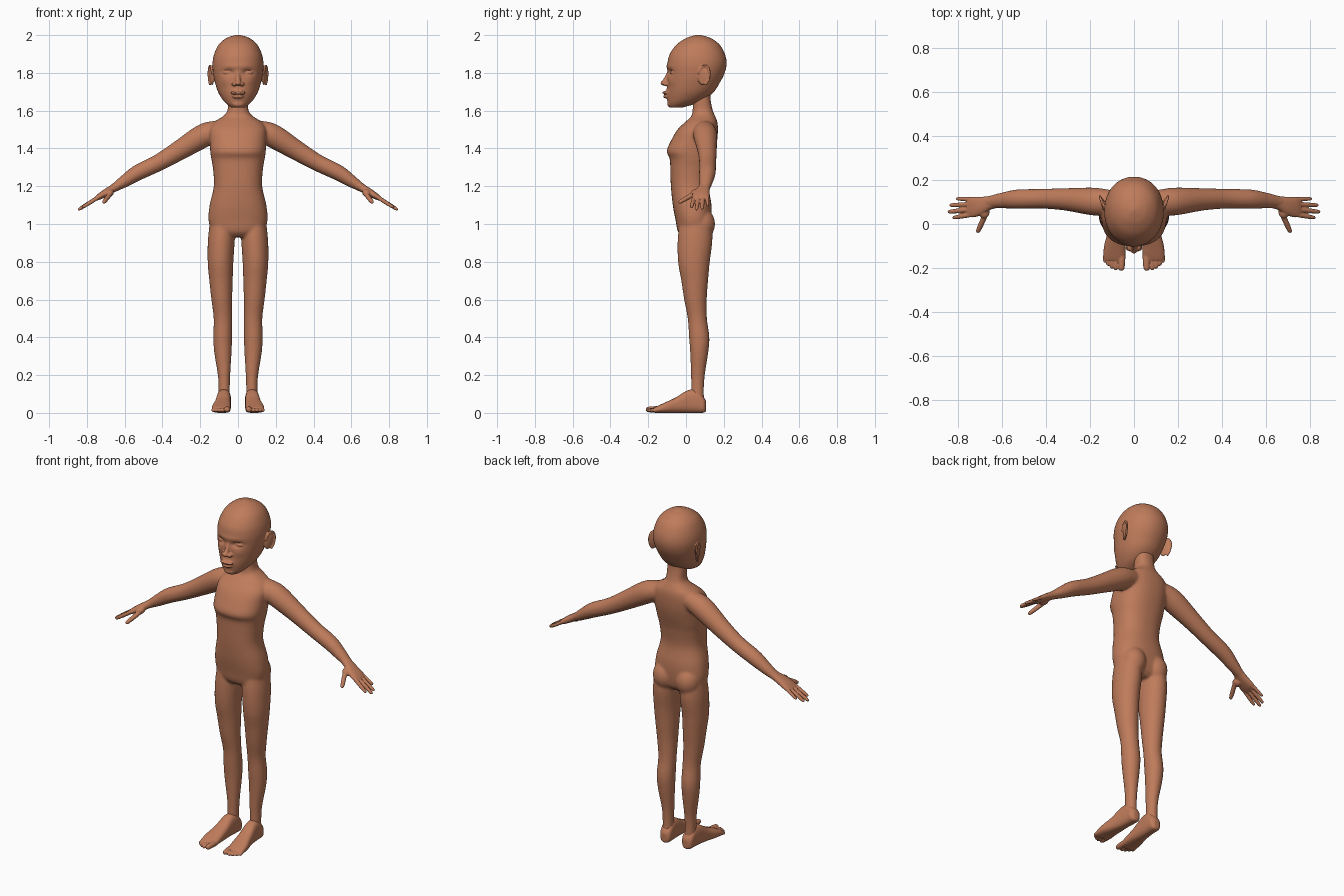
import bpy, bmesh, math
from mathutils import Vector, Matrix

skin = bpy.data.materials.new("warm brown skin")
skin.diffuse_color = (0.52, 0.2, 0.105, 1)
X, Y, Z = Vector((1, 0, 0)), Vector((0, 1, 0)), Vector((0, 0, 1))


def smooth_rows(rows, steps=5):
    """Catmull-Rom interpolation of (x, y, z, half width, half depth) rows."""
    r = [Vector(q) for q in rows]
    r = [2 * r[0] - r[1]] + r + [2 * r[-1] - r[-2]]
    out = []
    for i in range(1, len(r) - 2):
        p, q, s, w = r[i - 1:i + 3]
        for k in range(steps):
            t = k / steps
            out.append(0.5 * (2 * q + (s - p) * t + (2 * p - 5 * q + 4 * s - w) * t * t
                              + (3 * q - p - 3 * s + w) * t ** 3))
    return out + [r[-2]]


def loft(bm, rows, u, normal=None, n=2.0, sides=40):
    """Skin a closed tube of superellipse rings along the rows."""
    pts = smooth_rows(rows)
    rings = []
    for i, p in enumerate(pts):
        t = normal or (pts[min(i + 1, len(pts) - 1)].xyz - pts[max(i - 1, 0)].xyz).normalized()
        v = t.cross(u).normalized()
        w = v.cross(t).normalized()
        ring = []
        for k in range(sides):
            c, s = math.cos(math.tau * k / sides), math.sin(math.tau * k / sides)
            c, s = (math.copysign(abs(e) ** (2 / n), e) for e in (c, s))
            ring.append(bm.verts.new(p.xyz + w * c * max(p[3], .002) + v * s * max(p[4], .002)))
        rings.append(ring)
    for a, b in zip(rings, rings[1:]):
        for k in range(sides):
            j = (k + 1) % sides
            bm.faces.new((a[k], a[j], b[j], b[k]))
    bm.faces.new(rings[0][::-1])
    bm.faces.new(rings[-1])


def upright(bm, rows, n):
    """Loft from (z, half width, front y, back y) rows."""
    loft(bm, [(0, (f + b) / 2, z, a, (b - f) / 2) for z, a, f, b in rows], X, Z, n, 64)


def ball(bm, centre, radii, rot=Matrix()):
    m = Matrix.Translation(centre) @ rot @ Matrix.Diagonal((*radii, 1))
    bmesh.ops.create_uvsphere(bm, u_segments=24, v_segments=16, radius=1, matrix=m)


def digit(bm, base, tip, r, u):
    """Finger or toe with a rounded end."""
    a, b = Vector(base), Vector(tip)
    rows = [(*a.lerp(b, t), r * k, r * k) for t, k in
            ((0, 1), (.35, 1.02), (.7, .95), (.9, .8), (.97, .55), (1, .15))]
    loft(bm, rows, u, sides=16)


def finish(bm, name, voxel, smooth, mirror=False):
    """Fuse the overlapping pieces into one smooth skin."""
    bmesh.ops.recalc_face_normals(bm, faces=bm.faces)
    me = bpy.data.meshes.new(name)
    bm.to_mesh(me)
    bm.free()
    me.materials.append(skin)
    ob = bpy.data.objects.new(name, me)
    bpy.context.collection.objects.link(ob)
    rm = ob.modifiers.new("fuse", 'REMESH')
    rm.mode, rm.voxel_size, rm.use_smooth_shade = 'VOXEL', voxel, True
    sm = ob.modifiers.new("soften", 'SMOOTH')
    sm.factor, sm.iterations = 0.5, smooth
    if mirror:
        ob.modifiers.new("other side", 'MIRROR').use_mirror_merge = False


# body: torso and neck
bm = bmesh.new()
upright(bm, [(.93, .09, -.015, .10), (.96, .135, -.043, .125), (1.02, .156, -.055, .135),
             (1.1, .15, -.07, .135), (1.2, .128, -.08, .12), (1.29, .132, -.083, .13),
             (1.345, .141, -.086, .143), (1.385, .147, -.102, .154), (1.44, .15, -.08, .165),
             (1.5, .15, -.045, .169), (1.54, .125, -.004, .166), (1.57, .08, .028, .155),
             (1.6, .056, .035, .142), (1.66, .053, .037, .13), (1.72, .05, .04, .13)], 2.35)
for s in (1, -1):
    # legs
    loft(bm, [(s * x, y, z, a, b) for x, y, z, a, b in (
        (.08, .05, 1.04, .065, .08), (.088, .048, .92, .071, .092), (.0925, .042, .8, .068, .084),
        (.09, .046, .7, .062, .071), (.086, .05, .6, .055, .06), (.08, .06, .5, .049, .051),
        (.081, .07, .4, .050, .054), (.08, .07, .32, .046, .048), (.074, .063, .2, .033, .037),
        (.073, .061, .12, .030, .034), (.073, .06, .04, .031, .038))], X, Z)
    ball(bm, (s * .075, .082, 1.0), (.07, .072, .085))
    # arms
    loft(bm, [(s * x, y, z, a, b) for x, y, z, a, b in (
        (.08, .10, 1.50, .05, .05), (.15, .10, 1.482, .062, .06), (.205, .104, 1.455, .062, .062),
        (.31, .112, 1.39, .051, .053), (.42, .115, 1.325, .045, .045), (.53, .113, 1.272, .044, .042),
        (.60, .107, 1.227, .036, .033), (.65, .10, 1.195, .030, .024), (.68, .095, 1.178, .03, .02))], Y)
finish(bm, "body", .006, 14)

# head: skull and jaw
bm = bmesh.new()
upright(bm, [(1.616, .034, -.085, -.02), (1.635, .060, -.095, .045), (1.66, .083, -.098, .10),
             (1.70, .106, -.099, .148), (1.75, .122, -.099, .18), (1.80, .132, -.099, .205),
             (1.85, .135, -.098, .215), (1.90, .126, -.086, .206), (1.95, .102, -.05, .178),
             (1.982, .065, -.003, .135), (1.996, .03, .035, .095), (2.002, .004, .06, .07)], 2.1)
# eye sockets, brow, cheeks and muzzle as soft pushes (x, z, width, height, push)
for vert in bm.verts:
    p = vert.co.copy()
    front = min(1, max(0, (.02 - p.y) / .07))
    for x, z, sx, sz, d in ((.052, 1.803, .026, .014, .02), (0, 1.835, .06, .012, -.004),
                            (.065, 1.755, .025, .02, -.004), (0, 1.688, .035, .024, -.012)):
        vert.co.y += front * d * math.exp(-((abs(p.x) - x) / sx) ** 2 - ((p.z - z) / sz) ** 2)
# nose, mouth and chin
loft(bm, [(0, -.088, 1.81, .010, .010), (0, -.101, 1.775, .012, .014),
          (0, -.114, 1.75, .015, .016), (0, -.116, 1.738, .013, .012)], X, Z)
ball(bm, (0, -.119, 1.746), (.016, .016, .013))
ball(bm, (0, -.104, 1.675), (.030, .017, .010))
ball(bm, (0, -.084, 1.636), (.032, .015, .018))
for s in (1, -1):
    ball(bm, (s * .020, -.106, 1.741), (.014, .016, .011))
    ball(bm, (s * .014, -.109, 1.695), (.026, .016, .0085))
    # eyes
    ball(bm, (s * .054, -.067, 1.801), (.027, .016, .0105))
    # ears
    ball(bm, (s * .139, .092, 1.785), (.009, .030, .050),
         Matrix.Rotation(-s * .35, 4, 'Z') @ Matrix.Rotation(-.2, 4, 'X'))
    rim = []
    for k in range(9):
        a = math.radians(170 - 30 * k)
        y = .095 + .030 * math.cos(a) + .12 * (.045 * math.sin(a))
        z = 1.788 + (.050 if k < 6 else .055) * math.sin(a)
        rim.append((s * (.137 + .3 * (y - .065)), y, z, .006, .006))
    loft(bm, rim, X, sides=12)
finish(bm, "head", .004, 3)

# hands
bm = bmesh.new()
loft(bm, [(.63, .10, 1.207, .028, .022), (.66, .095, 1.189, .031, .021), (.70, .083, 1.165, .042, .02),
          (.735, .077, 1.144, .047, .016), (.757, .077, 1.131, .042, .010)], Y, n=2.3)
for base, tip, r in (((.735, .043, 1.144), (.826, .028, 1.086), .0105),
                     ((.74, .066, 1.141), (.848, .055, 1.074), .0108),
                     ((.74, .090, 1.141), (.84, .085, 1.079), .0105),
                     ((.73, .112, 1.147), (.81, .115, 1.097), .0095)):
    digit(bm, base, tip, r, Y)
ball(bm, (.682, .055, 1.163), (.026, .03, .02), Matrix.Rotation(.5, 4, 'Y'))
digit(bm, (.672, .052, 1.165), (.713, -.04, 1.112), .0125, X)
finish(bm, "hands", .0035, 3, True)

# feet
bm = bmesh.new()
loft(bm, [(.072, .107, .035, .015, .025), (.072, .094, .042, .032, .041), (.073, .06, .060, .036, .060),
          (.076, .01, .060, .038, .060), (.081, -.05, .042, .043, .042), (.087, -.10, .030, .049, .030),
          (.089, -.14, .021, .050, .021), (.090, -.165, .015, .046, .015)], X, -Y, 2.6)
for x, tip, r in ((.058, -.213, .0165), (.083, -.211, .0115), (.101, -.203, .011),
                  (.118, -.191, .0105), (.132, -.176, .010)):
    digit(bm, (x - .003, -.13, .02), (x, tip, r + .001), r, X)
finish(bm, "feet", .0035, 4, True)
